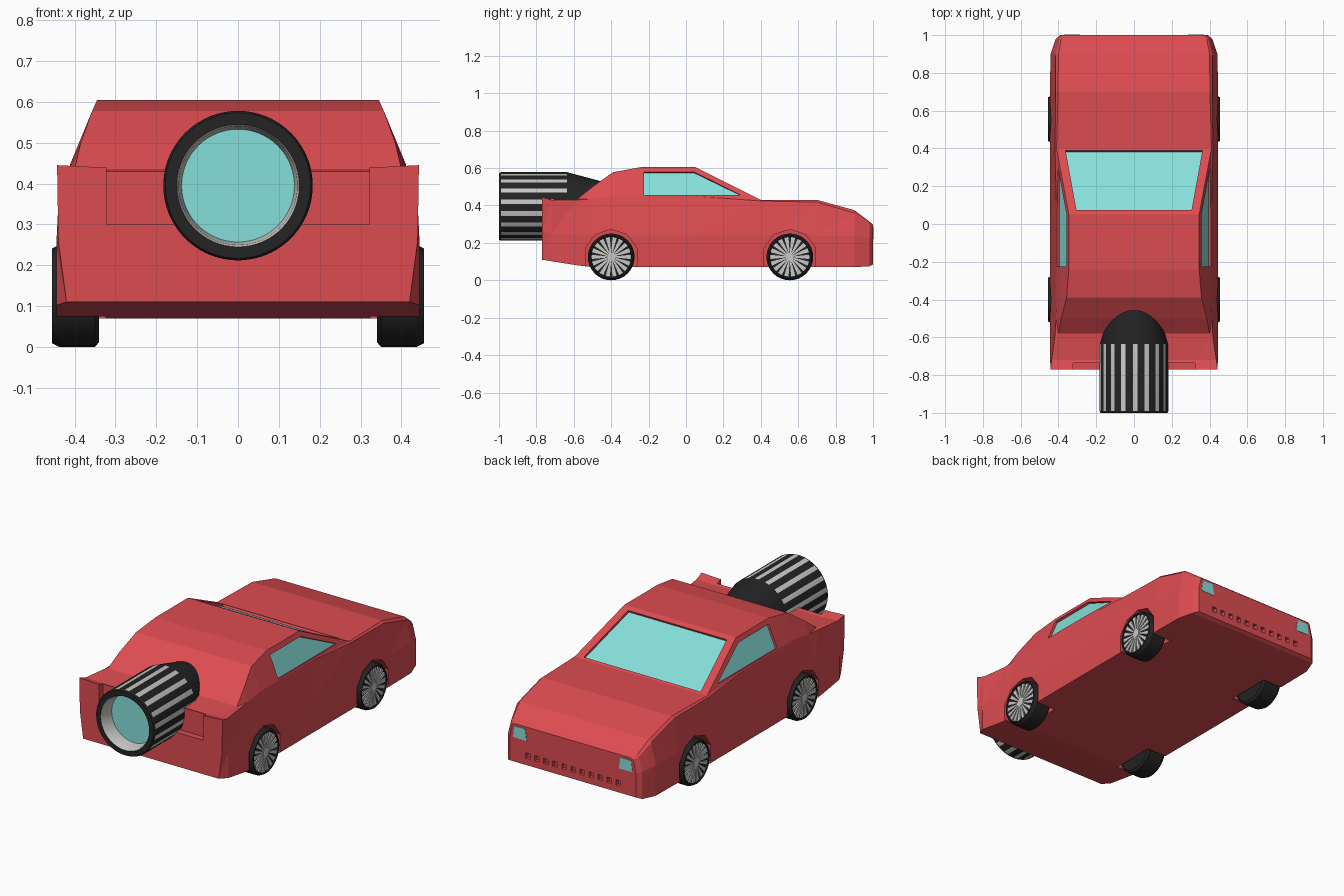
import bpy, bmesh, math
from mathutils import Vector

if "Cube" in bpy.data.objects:
    bpy.data.objects.remove(bpy.data.objects["Cube"])


def material(name, rgb):
    m = bpy.data.materials.new(name)
    m.diffuse_color = (*rgb, 1)
    m.use_nodes = True
    m.node_tree.nodes["Principled BSDF"].inputs["Base Color"].default_value = m.diffuse_color
    return m


RED = material("red_paint", (0.72, 0.072, 0.082))
GLASS = material("pale_cyan_glass", (0.24, 0.74, 0.70))
BLACK = material("black_rubber", (0.017, 0.017, 0.017))
SILVER = material("silver_metal", (0.58, 0.58, 0.57))


def finish(name, bm, *mats):
    bmesh.ops.recalc_face_normals(bm, faces=bm.faces)
    me = bpy.data.meshes.new(name)
    bm.to_mesh(me)
    bm.free()
    for m in mats:
        me.materials.append(m)
    ob = bpy.data.objects.new(name, me)
    bpy.context.collection.objects.link(ob)
    return ob


def activate(ob):
    bpy.ops.object.select_all(action='DESELECT')
    ob.select_set(True)
    bpy.context.view_layer.objects.active = ob


def prism(bm, pts, vec):
    """Solid made by sweeping a polygon along a vector."""
    a = [bm.verts.new(p) for p in pts]
    b = [bm.verts.new(Vector(p) + Vector(vec)) for p in pts]
    n = len(a)
    bm.faces.new(a)
    bm.faces.new(b[::-1])
    for i in range(n):
        bm.faces.new((a[i], b[i], b[(i + 1) % n], a[(i + 1) % n]))


def box(bm, x0, x1, y0, y1, z0, z1):
    prism(bm, [(x0, y0, z0), (x1, y0, z0), (x1, y0, z1), (x0, y0, z1)], (0, y1 - y0, 0))


def lathe(name, profile, seg, place, mats, rule):
    """Revolve (radius, along) points; place maps (u, v, along) to space."""
    bm = bmesh.new()
    rings = []
    for r, a in profile:
        rings.append([bm.verts.new(place(r * math.cos(2 * math.pi * i / seg),
                                         r * math.sin(2 * math.pi * i / seg), a))
                      for i in range(seg)])
    for k in range(len(rings) - 1):
        for i in range(seg):
            j = (i + 1) % seg
            f = bm.faces.new((rings[k][i], rings[k][j], rings[k + 1][j], rings[k + 1][i]))
            f.material_index = rule(k, i)
    bmesh.ops.remove_doubles(bm, verts=bm.verts, dist=1e-5)
    ob = finish(name, bm, *mats)
    activate(ob)
    bpy.ops.object.shade_smooth_by_angle(angle=math.radians(25))
    return ob


# Body: y, then (x, z) of sill, waist, belt and roof edge
sections = [
    (-0.77, (0.42, 0.11), (0.44, 0.26), (0.443, 0.445), (0.34, 0.44)),
    (-0.72, (0.445, 0.102), (0.445, 0.25), (0.436, 0.43), (0.35, 0.425)),
    (-0.58, (0.445, 0.08), (0.445, 0.24), (0.417, 0.43), (0.40, 0.436)),
    (-0.50, (0.445, 0.07), (0.445, 0.24), (0.413, 0.435), (0.385, 0.50)),
    (-0.39, (0.445, 0.07), (0.445, 0.24), (0.41, 0.45), (0.357, 0.578)),
    (-0.24, (0.445, 0.07), (0.445, 0.24), (0.41, 0.45), (0.345, 0.605)),
    (0.05, (0.445, 0.07), (0.445, 0.24), (0.41, 0.45), (0.345, 0.605)),
    (0.40, (0.445, 0.07), (0.445, 0.24), (0.418, 0.424), (0.41, 0.43)),
    (0.70, (0.445, 0.07), (0.445, 0.24), (0.415, 0.418), (0.402, 0.43)),
    (0.90, (0.442, 0.07), (0.442, 0.24), (0.415, 0.36), (0.40, 0.375)),
    (0.98, (0.415, 0.075), (0.415, 0.225), (0.395, 0.305), (0.385, 0.315)),
    (1.00, (0.39, 0.085), (0.39, 0.22), (0.375, 0.29), (0.35, 0.298)),
]
bm = bmesh.new()
loops = []
for y, *half in sections:
    ring = half + [(-x, z) for x, z in reversed(half)]
    loops.append([bm.verts.new((x, y, z)) for x, z in ring])
for a, b in zip(loops, loops[1:]):
    for i in range(8):
        j = (i + 1) % 8
        bm.faces.new((a[i], a[j], b[j], b[i]))
bm.faces.new(loops[0])
bm.faces.new(loops[-1][::-1])
bmesh.ops.triangulate(bm, faces=[f for f in bm.faces if len(f.verts) == 4])
body = finish("car_body", bm, RED)

# Window outlines lying on the cabin planes
ws_n = Vector((0, 0.447, 0.894))
shield = [Vector((x, y, 0.605 - (y - 0.05) * 0.5))
          for x, y in ((-0.305, 0.075), (0.305, 0.075), (0.362, 0.388), (-0.362, 0.388))]


def side_window(s):
    return [Vector((s * (0.41 - 0.419 * (z - 0.45)), y, z))
            for y, z in ((-0.225, 0.457), (0.295, 0.457), (0.045, 0.578), (-0.225, 0.578))]


panes = [("windshield", shield, ws_n)]
for s, side in ((1, "right"), (-1, "left")):
    panes.append((side + "_window", side_window(s), Vector((s * 0.922, 0, 0.387))))

# Cutter: window recesses, wheel arches, tail recess, grille slots
WHEELS = (0.555, -0.4)
bm = bmesh.new()
for name, pts, n in panes:
    prism(bm, [p - n * 0.016 for p in pts], n * 0.05)
for s in (1, -1):
    for wy in WHEELS:
        prism(bm, [(s * 0.325, wy + 0.145 * math.cos(math.pi * (i + 0.5) / 5),
                    0.127 + 0.145 * math.sin(math.pi * (i + 0.5) / 5)) for i in range(10)],
              (s * 0.2, 0, 0))
box(bm, -0.322, 0.322, -0.85, -0.735, 0.3, 0.5)
for i in range(11):
    x = (i - 5) * 0.056
    box(bm, x - 0.013, x + 0.013, 0.98, 1.05, 0.122, 0.152)
cutter = finish("body_cutter", bm, RED)
cutter.hide_render = True
mod = body.modifiers.new("recesses", 'BOOLEAN')
mod.operation = 'DIFFERENCE'
mod.solver = 'EXACT'
mod.object = cutter
activate(body)
bpy.ops.object.modifier_apply(modifier=mod.name)
bpy.data.objects.remove(cutter)

# Glass panes set into the recesses
for name, pts, n in panes:
    bm = bmesh.new()
    prism(bm, [p - n * 0.019 for p in pts], n * 0.006)
    finish(name, bm, GLASS)

# Headlights
for s, side in ((1, "right"), (-1, "left")):
    bm = bmesh.new()
    prism(bm, [(s * x, 0.996, z) for x, z in
               ((0.285, 0.22), (0.37, 0.222), (0.362, 0.284), (0.295, 0.286))], (0, 0.006, 0))
    finish(side + "_headlight", bm, GLASS)

# Wheels: lathed tyre with silver wedge spokes and hub
tyre = [(0, 0.34), (0.113, 0.34), (0.125, 0.35), (0.125, 0.437), (0.116, 0.455),
        (0.109, 0.455), (0.107, 0.444), (0, 0.444)]
for s, side in ((1, "right"), (-1, "left")):
    for wy, end in zip(WHEELS, ("nose", "tail")):
        lathe(f"{side}_{end}_tyre", tyre, 32,
              lambda u, v, a: (s * a, wy + u, 0.125 + v), (BLACK,), lambda k, i: 0)
        bm = bmesh.new()
        for i in range(18):
            t = 2 * math.pi * i / 18
            c, d = math.cos(t), math.sin(t)
            prism(bm, [(s * 0.443, wy + r * c - w * d, 0.125 + r * d + w * c)
                       for r, w in ((0.018, -0.003), (0.106, -0.0115),
                                    (0.106, 0.0115), (0.018, 0.003))], (s * 0.008, 0, 0))
        prism(bm, [(s * 0.443, wy + 0.024 * math.cos(math.pi * i / 8),
                    0.125 + 0.024 * math.sin(math.pi * i / 8)) for i in range(16)],
              (s * 0.01, 0, 0))
        finish(f"{side}_{end}_spokes", bm, SILVER)

# Jet engine: black cone and barrel, silver stripes, silver inner wall, glass disc
jet = [(0, -0.25), (0.08, -0.25), (0.183, -0.635), (0.183, -0.99), (0.178, -1.0),
       (0.15, -1.0), (0.145, -0.99), (0.138, -0.92), (0, -0.92)]


def jet_colour(k, i):
    if k == 2:
        return 1 if i % 5 in (1, 2) else 0
    return {5: 1, 6: 1, 7: 2}.get(k, 0)


lathe("jet_engine", jet, 90, lambda u, v, a: (u, a, 0.395 + v),
      (BLACK, SILVER, GLASS), jet_colour)
